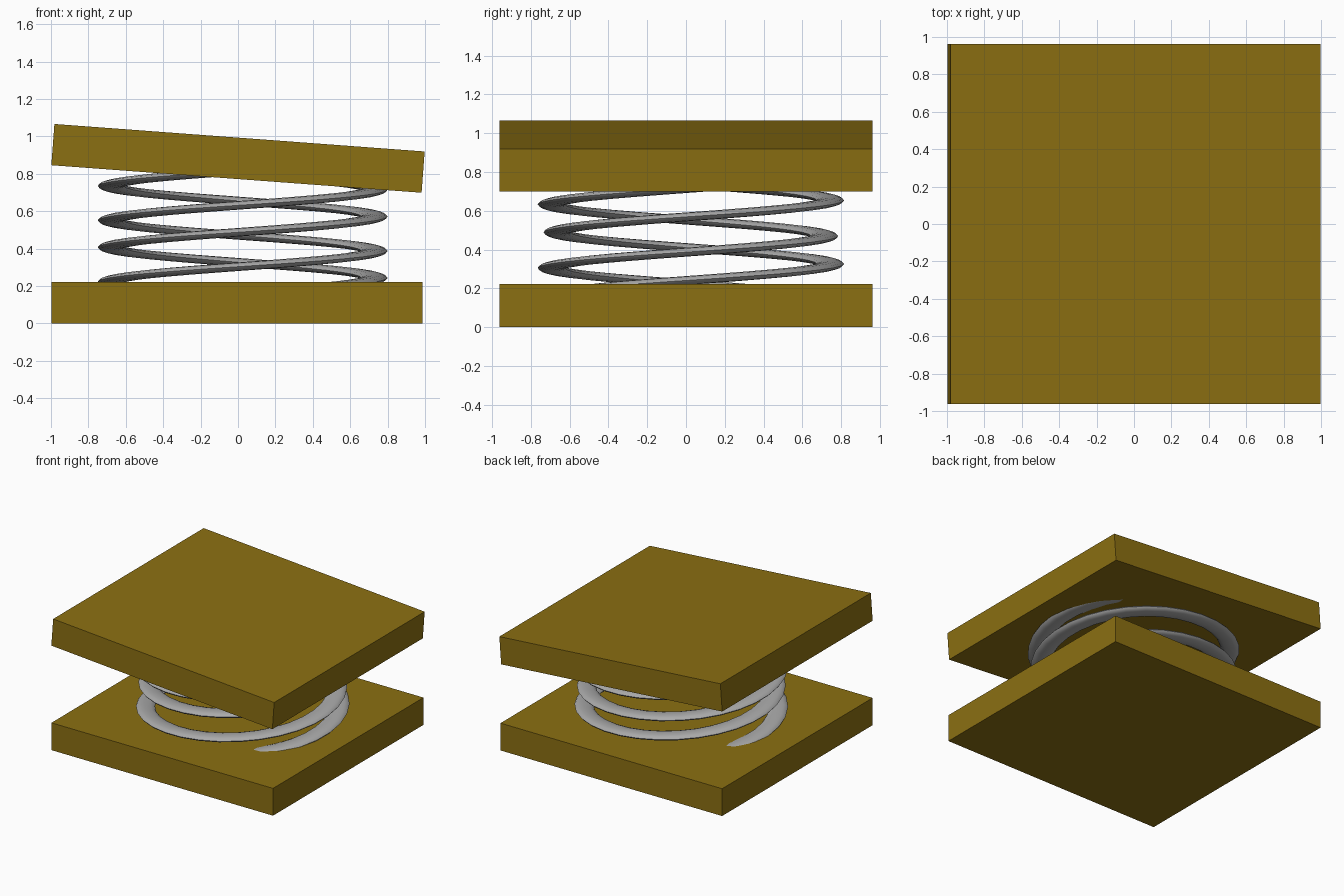
import bpy, bmesh, math
from mathutils import Vector

cube = bpy.data.objects.get("Cube")
if cube:
    bpy.data.objects.remove(cube, do_unlink=True)


def make_material(name, rgb, roughness):
    mat = bpy.data.materials.new(name)
    mat.use_nodes = True
    mat.diffuse_color = (*rgb, 1)
    shader = mat.node_tree.nodes["Principled BSDF"]
    shader.inputs["Base Color"].default_value = (*rgb, 1)
    shader.inputs["Roughness"].default_value = roughness
    return mat


ochre = make_material("ochre", (0.26, 0.16, 0.006), 0.6)
steel = make_material("steel grey", (0.40, 0.40, 0.40), 0.4)


def add_object(name, bm, mat):
    mesh = bpy.data.meshes.new(name)
    bmesh.ops.recalc_face_normals(bm, faces=bm.faces)
    bm.to_mesh(mesh)
    bm.free()
    mesh.materials.append(mat)
    obj = bpy.data.objects.new(name, mesh)
    bpy.context.collection.objects.link(obj)
    return obj


# Square plates, flat shaded
PLATE = (1.985, 1.925, 0.221)


def plate(name, location, tilt=0.0):
    bm = bmesh.new()
    bmesh.ops.create_cube(bm, size=1)
    bmesh.ops.scale(bm, vec=PLATE, verts=bm.verts)
    obj = add_object(name, bm, ochre)
    obj.location = location
    obj.rotation_euler.y = tilt


plate("bottom_plate", (-0.005, 0, PLATE[2] / 2))
plate("top_plate", (0, 0, 0.8825), math.radians(4.25))

# Two interleaved coils with a flattened oval section; ends sit inside the plates
RADIUS, PITCH = 0.705, 0.328
HALF_WIDTH, HALF_HEIGHT = 0.07, 0.023
STEPS_PER_TURN, SIDES = 32, 12


def coil(name, centre_y, ref_angle, ref_z, start, end):
    """Angles in degrees; the coil is at height ref_z at ref_angle."""
    bm = bmesh.new()
    steps = round((end - start) / 360 * STEPS_PER_TURN)
    rings = []
    for i in range(steps + 1):
        deg = start + (end - start) * i / steps
        a = math.radians(deg)
        z = ref_z + PITCH * (deg - ref_angle) / 360
        ring = []
        for j in range(SIDES):
            s = math.tau * j / SIDES
            r = RADIUS + HALF_WIDTH * math.cos(s)
            ring.append(bm.verts.new(Vector((
                0.025 + r * math.cos(a),
                centre_y + r * math.sin(a),
                z + HALF_HEIGHT * math.sin(s)))))
        rings.append(ring)
    for lower, upper in zip(rings, rings[1:]):
        for j in range(SIDES):
            k = (j + 1) % SIDES
            bm.faces.new((lower[j], lower[k], upper[k], upper[j]))
    bm.faces.new(rings[0])
    bm.faces.new(rings[-1])
    return add_object(name, bm, steel)


coils = [
    coil("spring_coil_a", 0.01, -90, 0.305, -270, 540),
    coil("spring_coil_b", 0.04, 90, 0.325, -90, 675),
]

# Smooth shading on the coils only
bpy.ops.object.select_all(action='DESELECT')
for obj in coils:
    obj.select_set(True)
bpy.context.view_layer.objects.active = coils[0]
bpy.ops.object.shade_smooth_by_angle(angle=math.radians(60))
